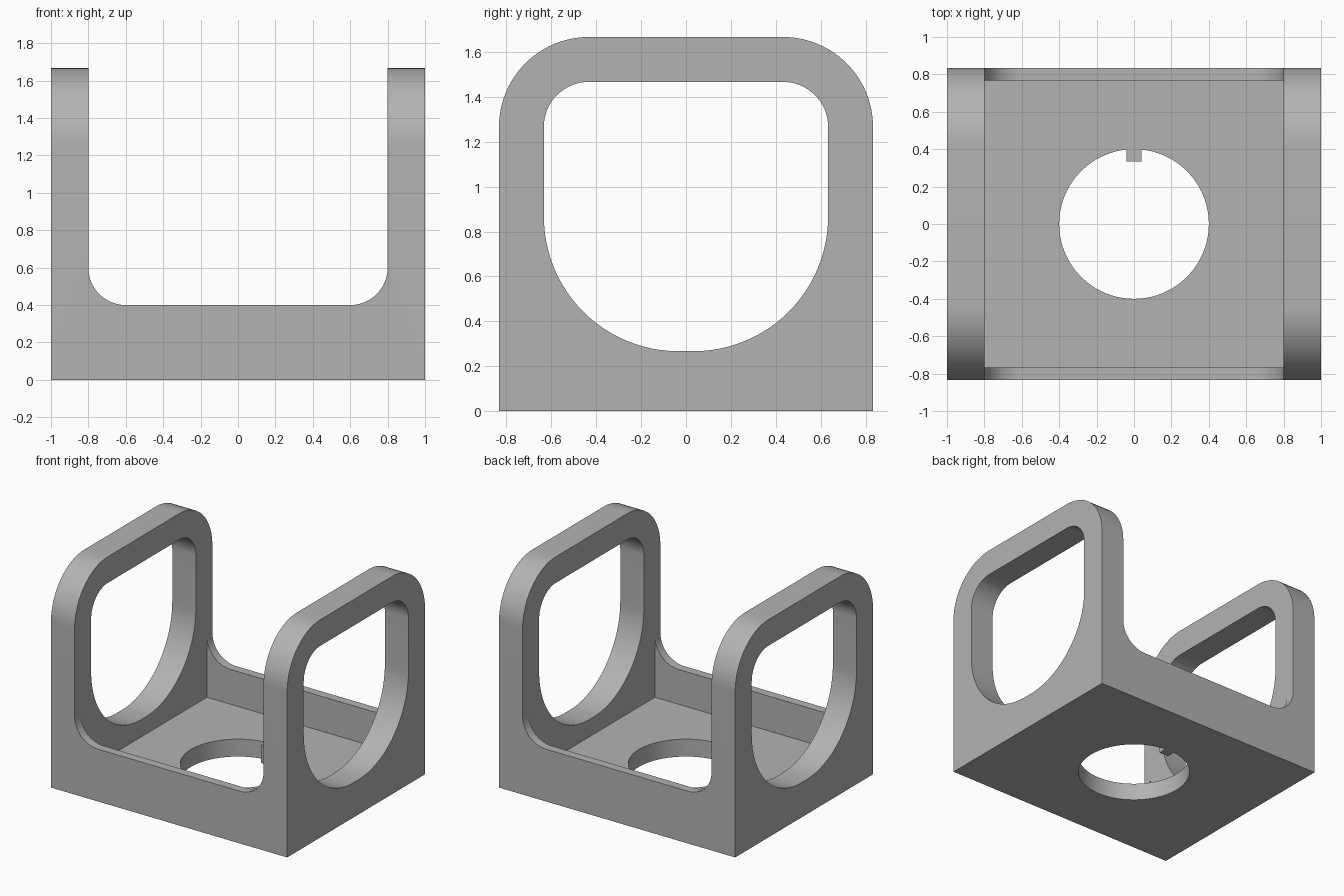
import bpy, bmesh, math
from mathutils import Vector

cube = bpy.data.objects.get("Cube")
if cube:
    bpy.data.objects.remove(cube)

U = 1 / 15  # design module


def rounded(x0, x1, y0, y1, r_low, r_high):
    """Rectangle outline with separate lower and upper corner radii."""
    corners = [(x1, y0, r_low, -90), (x1, y1, r_high, 0),
               (x0, y1, r_high, 90), (x0, y0, r_low, 180)]
    pts = []
    for x, y, r, start in corners:
        cx = x - r if x == x1 else x + r
        cy = y + r if y == y0 else y - r
        steps = 24 if r else 0
        for i in range(steps + 1):
            a = math.radians(start + 90 * i / max(steps, 1))
            pts.append((cx + r * math.cos(a), cy + r * math.sin(a)))
    return pts


def prism(name, outline, axis, low, high):
    """Extrude a 2D outline along x, y or z."""
    place = {"x": lambda u, v, d: (d, u, v),
             "y": lambda u, v, d: (u, d, v),
             "z": lambda u, v, d: (u, v, d)}[axis]
    bm = bmesh.new()
    face = bm.faces.new([bm.verts.new(place(u, v, low)) for u, v in outline])
    top = bmesh.ops.extrude_face_region(bm, geom=[face])["geom"]
    bmesh.ops.translate(bm, vec=Vector(place(0, 0, high - low)),
                        verts=[g for g in top if isinstance(g, bmesh.types.BMVert)])
    bmesh.ops.recalc_face_normals(bm, faces=bm.faces)
    mesh = bpy.data.meshes.new(name)
    bm.to_mesh(mesh)
    bm.free()
    obj = bpy.data.objects.new(name, mesh)
    bpy.context.collection.objects.link(obj)
    return obj


def cut(body, cutter):
    """Subtract a cutter from the body and discard it."""
    cutter.hide_render = True
    mod = body.modifiers.new(cutter.name, "BOOLEAN")
    mod.operation, mod.solver, mod.object = "DIFFERENCE", "EXACT", cutter
    bpy.ops.object.modifier_apply(modifier=mod.name)
    bpy.data.objects.remove(cutter)


# Solid block with rounded top edges
depth, height = 12.5 * U, 25 * U
body = prism("bracket_body", rounded(-depth, depth, 0, height, 0, 6 * U), "x", -1, 1)
bpy.context.view_layer.objects.active = body
body.select_set(True)

# Channel between the side walls, with filleted lower corners
inner = 12 * U
cut(body, prism("channel_cutter", rounded(-inner, inner, 6 * U, 2, 3 * U, 0), "y", -1, 1))

# Tray pocket, leaving thin front and back lips
lip = 11.5 * U
cut(body, prism("pocket_cutter", rounded(-inner, inner, -lip, lip, 0, 0), "z", 2 * U, 2))

# Windows through both side walls
win = 9.5 * U
cut(body, prism("window_cutter", rounded(-win, win, 4 * U, 22 * U, 9 * U, 3 * U), "x", -1.1, 1.1))

# Round floor hole with a small key at the back
radius, key = 6 * U, 0.04
start = math.pi / 2 + math.asin(key / radius)
sweep = 2 * math.pi - 2 * math.asin(key / radius)
hole = [(radius * math.cos(start + sweep * i / 96),
         radius * math.sin(start + sweep * i / 96)) for i in range(97)]
hole += [(key, 5 * U), (-key, 5 * U)]
cut(body, prism("hole_cutter", hole, "z", -0.1, 3 * U))

# Single grey finish
grey = bpy.data.materials.new("plain_grey")
grey.use_nodes = True
colour = (0.45, 0.45, 0.45, 1)
grey.diffuse_color = colour
grey.node_tree.nodes["Principled BSDF"].inputs["Base Color"].default_value = colour
body.data.materials.clear()
body.data.materials.append(grey)
bpy.ops.object.shade_smooth_by_angle(angle=math.radians(30))
